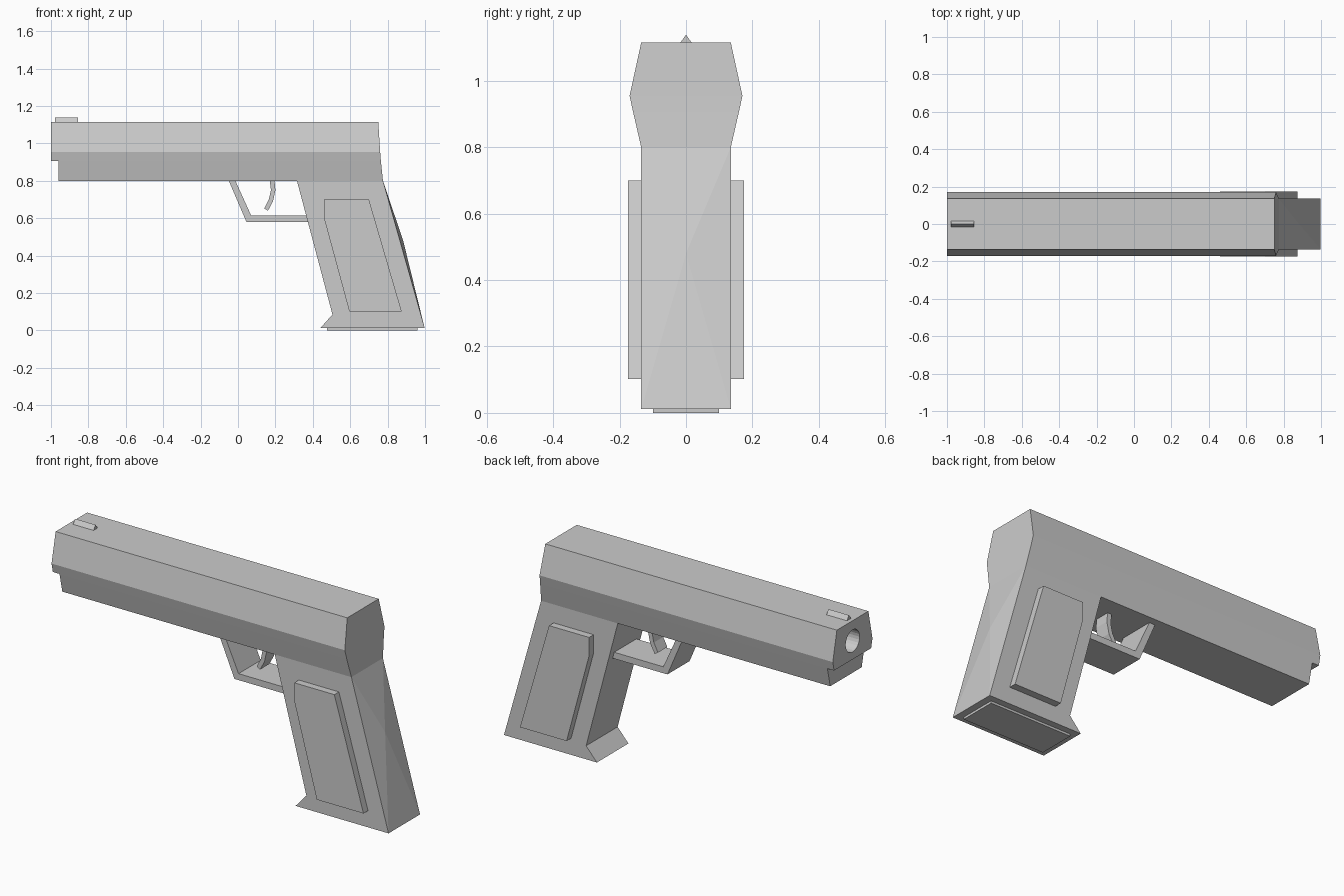
import bpy, bmesh, math

if "Cube" in bpy.data.objects:
    bpy.data.objects.remove(bpy.data.objects["Cube"])


def finish(name, bm):
    bmesh.ops.recalc_face_normals(bm, faces=bm.faces[:])
    mesh = bpy.data.meshes.new(name)
    bm.to_mesh(mesh)
    bm.free()
    obj = bpy.data.objects.new(name, mesh)
    bpy.context.collection.objects.link(obj)
    return obj


def extrude_profile(name, profile, y0, y1):
    """Side outline in x, z pulled from y0 to y1."""
    bm = bmesh.new()
    a = [bm.verts.new((x, y0, z)) for x, z in profile]
    b = [bm.verts.new((x, y1, z)) for x, z in profile]
    bm.faces.new(a)
    bm.faces.new(b)
    n = len(profile)
    for i in range(n):
        j = (i + 1) % n
        bm.faces.new((a[i], a[j], b[j], b[i]))
    return finish(name, bm)


def stack(name, levels):
    """Rectangular rings (x front, x back, half width, z) joined upward."""
    bm = bmesh.new()
    rings = [[bm.verts.new(p) for p in
              ((x0, -w, z), (x1, -w, z), (x1, w, z), (x0, w, z))]
             for x0, x1, w, z in levels]
    bm.faces.new(rings[0])
    bm.faces.new(rings[-1])
    for lo, hi in zip(rings, rings[1:]):
        for i in range(4):
            j = (i + 1) % 4
            bm.faces.new((lo[i], lo[j], hi[j], hi[i]))
    return finish(name, bm)


# Slide with the bore cut into the muzzle
slide = stack("slide", [(-1, 0.764, 0.159, 0.905),
                        (-1, 0.76, 0.17, 0.955),
                        (-1, 0.75, 0.135, 1.115)])
bpy.ops.mesh.primitive_cylinder_add(vertices=24, radius=0.06, depth=0.6,
                                    location=(-1, 0, 1.005),
                                    rotation=(0, math.pi / 2, 0))
cutter = bpy.context.object
cutter.name = "bore_cutter"
cutter.hide_render = True
bore = slide.modifiers.new("bore", 'BOOLEAN')
bore.operation = 'DIFFERENCE'
bore.object = cutter
bpy.context.view_layer.objects.active = slide
bpy.ops.object.modifier_apply(modifier=bore.name)
bpy.data.objects.remove(cutter)

# Frame under the slide, set back at the muzzle
stack("frame", [(-0.96, 0.775, 0.135, 0.8), (-0.96, 0.764, 0.159, 0.905)])

# Grip, its back face raised to a shallow point
grip = extrude_profile("grip", [(0.315, 0.8), (0.775, 0.8), (0.998, 0.012),
                                (0.44, 0.012), (0.505, 0.085)], -0.135, 0.135)
bm = bmesh.new()
bm.from_mesh(grip.data)
bm.faces.ensure_lookup_table()
back = max(bm.faces, key=lambda f: f.calc_center_median().x)
center = bmesh.ops.poke(bm, faces=[back])["verts"][0]
center.co = (0.883, 0, 0.48)
bmesh.ops.recalc_face_normals(bm, faces=bm.faces[:])
bm.to_mesh(grip.data)
bm.free()

# Grip panels and magazine base
panel = [(0.46, 0.7), (0.70, 0.7), (0.875, 0.102), (0.595, 0.102), (0.46, 0.6)]
for side, s in (("left", 1), ("right", -1)):
    extrude_profile(f"grip_panel_{side}", panel, s * 0.13, s * 0.174)
stack("magazine_base", [(0.475, 0.96, 0.1, 0), (0.475, 0.96, 0.1, 0.02)])

# Trigger guard and curved trigger
extrude_profile("trigger_guard", [(-0.05, 0.802), (0.045, 0.58), (0.385, 0.58),
                                  (0.375, 0.615), (0.07, 0.615), (-0.015, 0.802)],
                -0.095, 0.095)
extrude_profile("trigger", [(0.17, 0.802), (0.176, 0.75), (0.165, 0.70), (0.14, 0.652),
                            (0.16, 0.64), (0.187, 0.69), (0.2, 0.75), (0.195, 0.802)],
                -0.04, 0.04)

# Front sight, a triangular ridge
bm = bmesh.new()
ends = [[bm.verts.new((x, y, z)) for y, z in
         ((-0.018, 1.114), (0.018, 1.114), (0, 1.139))] for x in (-0.978, -0.855)]
bm.faces.new(ends[0])
bm.faces.new(ends[1])
for i in range(3):
    j = (i + 1) % 3
    bm.faces.new((ends[0][i], ends[0][j], ends[1][j], ends[1][i]))
finish("front_sight", bm)
